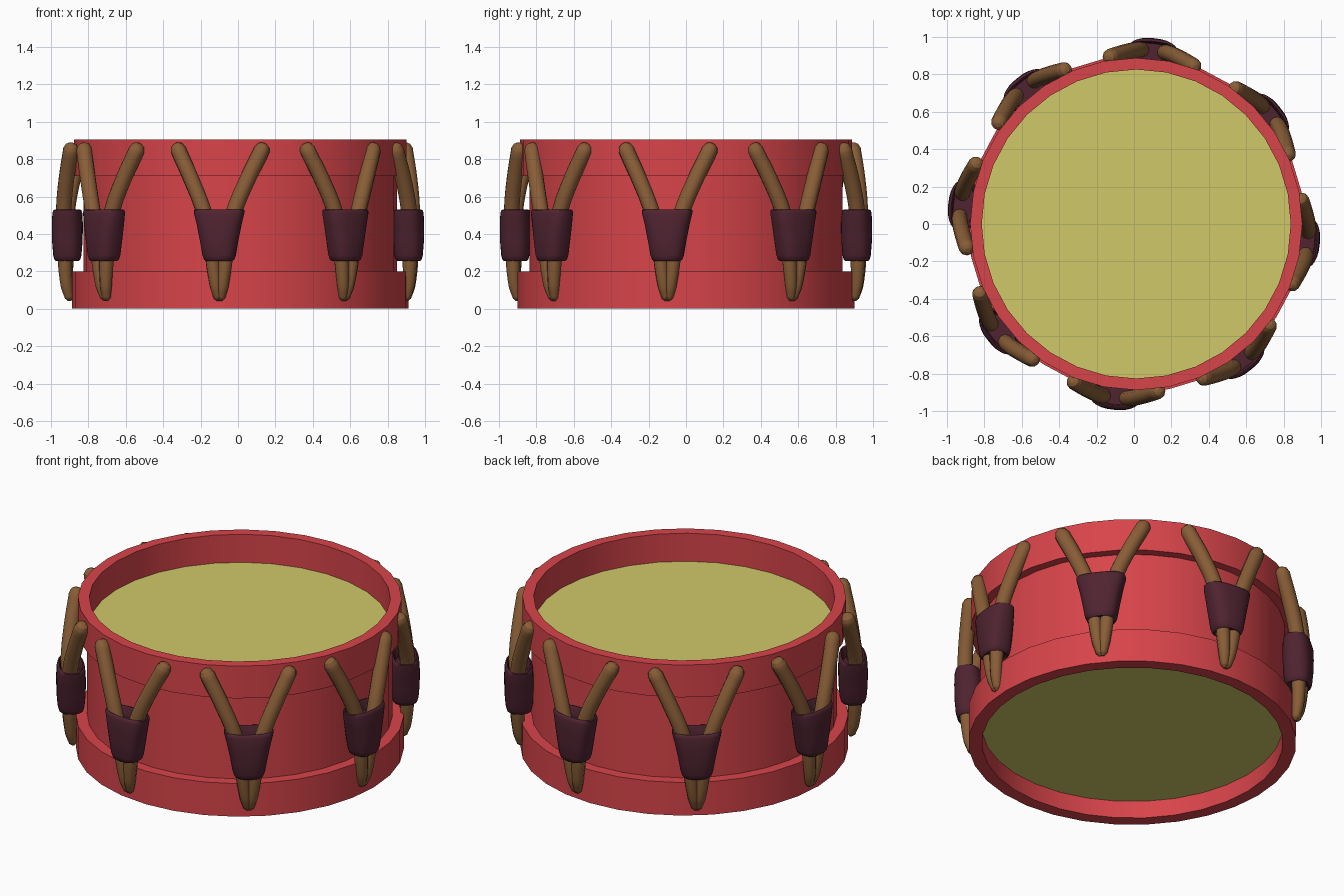
import bpy, bmesh, math

if "Cube" in bpy.data.objects:
    bpy.data.objects.remove(bpy.data.objects["Cube"])


def material(name, rgb):
    m = bpy.data.materials.new(name)
    m.diffuse_color = (*rgb, 1)
    m.use_nodes = True
    m.node_tree.nodes["Principled BSDF"].inputs["Base Color"].default_value = m.diffuse_color
    return m


RED = material("drum red", (0.68, 0.058, 0.068))
SKIN = material("skin yellow", (0.63, 0.585, 0.14))
ROPE = material("rope brown", (0.25, 0.112, 0.038))
SLEEVE = material("sleeve maroon", (0.078, 0.017, 0.03))
SIDES = 32
CENTRE_X = 0.012


def add(name, mesh, mat, angle=40):
    if not mesh.materials:
        mesh.materials.append(mat)
    ob = bpy.data.objects.new(name, mesh)
    bpy.context.collection.objects.link(ob)
    bpy.ops.object.select_all(action='DESELECT')
    ob.select_set(True)
    bpy.context.view_layer.objects.active = ob
    bpy.ops.object.shade_smooth_by_angle(angle=math.radians(angle))
    return ob


def loft(name, rings, closed=False, caps=False):
    """Skin a list of equal-length point rings."""
    bm = bmesh.new()
    rows = [[bm.verts.new(p) for p in r] for r in rings]
    n = len(rows[0])
    pairs = list(zip(rows, rows[1:])) + ([(rows[-1], rows[0])] if closed else [])
    for a, b in pairs:
        for i in range(n):
            j = (i + 1) % n
            bm.faces.new((a[i], a[j], b[j], b[i]))
    if caps:
        bm.faces.new(rows[0][::-1])
        bm.faces.new(rows[-1])
    bmesh.ops.recalc_face_normals(bm, faces=bm.faces)
    me = bpy.data.meshes.new(name)
    bm.to_mesh(me)
    bm.free()
    return me


def circle(r, z):
    return [(r * math.cos(2 * math.pi * i / SIDES), r * math.sin(2 * math.pi * i / SIDES), z)
            for i in range(SIDES)]


# Shell with a raised hoop at top and bottom
profile = [(0.826, 0), (0.90, 0), (0.90, 0.20), (0.838, 0.20), (0.838, 0.71),
           (0.888, 0.71), (0.888, 0.905), (0.826, 0.905)]
shell = add("drum_shell", loft("drum_shell", [circle(r, z) for r, z in profile], closed=True), RED)
shell.location.x = CENTRE_X

# Recessed skins
for name, z in (("top_skin", 0.73), ("bottom_skin", 0.11)):
    skin = add(name, loft(name, [circle(0.83, z - 0.005), circle(0.83, z + 0.005)], caps=True), SKIN)
    skin.location.x = CENTRE_X


# Rope: x is outward, y along the rim; radius tapers at the ends
def rope_mesh(side):
    cu = bpy.data.curves.new("rope", 'CURVE')
    cu.dimensions = '3D'
    cu.bevel_depth = 0.043
    cu.bevel_resolution = 3
    cu.resolution_u = 5
    cu.use_fill_caps = True
    pts = [(0.868, 0.238, 0.884, 0.3), (0.870, 0.234, 0.874, 0.75), (0.874, 0.225, 0.85, 1),
           (0.905, 0.155, 0.70, 1), (0.928, 0.085, 0.53, 1), (0.93, 0.045, 0.38, 0.95),
           (0.928, 0.032, 0.24, 0.9), (0.92, 0.018, 0.12, 0.75), (0.908, 0.008, 0.06, 0.55),
           (0.905, 0.005, 0.042, 0.2)]
    sp = cu.splines.new('BEZIER')
    sp.bezier_points.add(len(pts) - 1)
    for bp, (x, y, z, r) in zip(sp.bezier_points, pts):
        bp.co = (x, y * side, z)
        bp.radius = r
        bp.handle_left_type = bp.handle_right_type = 'AUTO'
    tmp = bpy.data.objects.new("rope_curve", cu)
    bpy.context.collection.objects.link(tmp)
    bpy.context.view_layer.update()
    dg = bpy.context.evaluated_depsgraph_get()
    me = bpy.data.meshes.new_from_object(tmp.evaluated_get(dg))
    bpy.data.objects.remove(tmp)
    me.materials.clear()
    return me


# Sleeve: flattened tapered tube with a hollow top (z, half depth, half width)
def sleeve_mesh():
    levels = [(0.262, 0.050, 0.060), (0.255, 0.060, 0.070), (0.262, 0.068, 0.080),
              (0.285, 0.074, 0.089), (0.36, 0.080, 0.102), (0.45, 0.081, 0.120),
              (0.51, 0.077, 0.135), (0.527, 0.072, 0.136), (0.530, 0.064, 0.129),
              (0.515, 0.057, 0.120), (0.47, 0.052, 0.108)]
    rings = []
    for z, d, w in levels:
        ring = []
        for i in range(28):
            a = 2 * math.pi * i / 28
            c, s = math.cos(a), math.sin(a)
            ring.append((0.918 + d * math.copysign(abs(c) ** 0.75, c),
                         w * math.copysign(abs(s) ** 0.75, s), z))
        rings.append(ring)
    return loft("sleeve", rings, caps=True)


# Eight tension straps around the drum
ropes = {"left": rope_mesh(-1), "right": rope_mesh(1)}
sleeve = sleeve_mesh()
for k in range(8):
    turn = math.radians(-96.3 + 45 * k)
    parts = [add(f"{side}_rope_{k + 1}", me, ROPE, 60) for side, me in ropes.items()]
    parts.append(add(f"rope_sleeve_{k + 1}", sleeve, SLEEVE, 60))
    for ob in parts:
        ob.rotation_euler.z = turn
